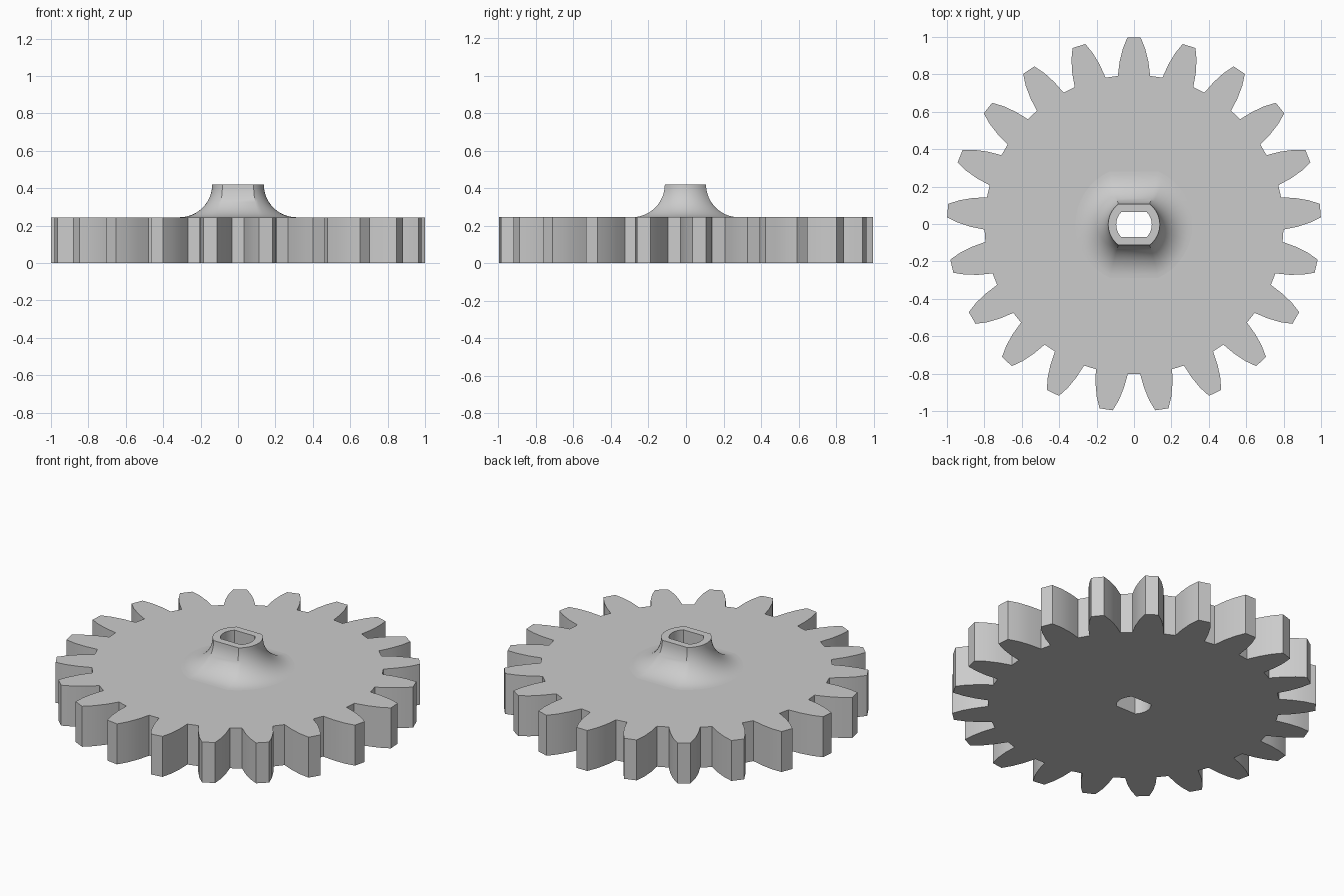
import bpy, bmesh
from math import sin, cos, pi, sqrt, atan2, radians
from mathutils import Matrix, Vector

TEETH = 21
PLATE_TOP, HUB_TOP = 0.245, 0.42
FILLET = HUB_TOP - PLATE_TOP
HUB_R, HUB_FLAT = 0.138, 0.11
BORE_R, BORE_FLAT = 0.095, 0.067
Y_SHIFT = -0.003

cube = bpy.data.objects.get("Cube")
if cube:
    bpy.data.objects.remove(cube, do_unlink=True)

grey = bpy.data.materials.new("plain grey")
grey.use_nodes = True
colour = (0.6, 0.6, 0.6, 1)
grey.diffuse_color = colour
grey.node_tree.nodes["Principled BSDF"].inputs["Base Color"].default_value = colour


def double_d(radius, flat, steps=16):
    """Circle outline cut by two flats, counter-clockwise."""
    a = atan2(flat, sqrt(radius ** 2 - flat ** 2))
    right = [-a + 2 * a * i / steps for i in range(steps + 1)]
    return [(radius * cos(t), radius * sin(t)) for t in right + [t + pi for t in right]]


def gear_outline():
    """One tooth, repeated around the circle."""
    half = [(0.0864, 0.795), (0.077, 0.87), (0.060, 0.94), (0.036, 0.999)]
    tooth = half + [(-x, y) for x, y in reversed(half)]
    points = []
    for i in range(TEETH):
        turn = Matrix.Rotation(2 * pi * i / TEETH, 2)
        points += [turn @ Vector(p) for p in tooth]
    return points


def add_loop(bm, outline, z):
    return [bm.verts.new((p[0], p[1] + Y_SHIFT, z)) for p in outline]


def wall(bm, lower, upper):
    n = len(lower)
    for i in range(n):
        j = (i + 1) % n
        bm.faces.new((lower[i], lower[j], upper[j], upper[i]))


def fill_between(bm, outer, inner):
    edges = []
    for loop in (outer, inner):
        for i, v in enumerate(loop):
            w = loop[(i + 1) % len(loop)]
            edges.append(bm.edges.get((v, w)) or bm.edges.new((v, w)))
    bmesh.ops.triangle_fill(bm, edges=edges, use_beauty=True)


def finish(bm, name):
    mesh = bpy.data.meshes.new(name)
    bm.to_mesh(mesh)
    bm.free()
    mesh.materials.append(grey)
    obj = bpy.data.objects.new(name, mesh)
    bpy.context.collection.objects.link(obj)
    bpy.ops.object.select_all(action='DESELECT')
    obj.select_set(True)
    bpy.context.view_layer.objects.active = obj
    bpy.ops.object.shade_smooth_by_angle(angle=radians(30))


# Toothed wheel: rim walls, underside around the bore, top around the hub
bm = bmesh.new()
teeth = gear_outline()
bottom, top = add_loop(bm, teeth, 0), add_loop(bm, teeth, PLATE_TOP)
wall(bm, bottom, top)
fill_between(bm, bottom, add_loop(bm, double_d(BORE_R, BORE_FLAT), 0))
fill_between(bm, top, add_loop(bm, double_d(HUB_R + FILLET, HUB_FLAT + FILLET), PLATE_TOP))
for f in bm.faces:
    f.normal_update()
    level = abs(f.normal.z) > 0.9
    wanted = 1 if f.calc_center_median().z > PLATE_TOP / 2 else -1
    if level and f.normal.z * wanted < 0:
        f.normal_flip()
finish(bm, "toothed_wheel")

# Hub: concave fillet up to the collar, then the bore down through the wheel
bm = bmesh.new()
rings = []
STEPS = 14
for i in range(STEPS + 1):
    t = pi / 2 * i / STEPS
    spread = FILLET * (1 - sin(t))
    rings.append(add_loop(bm, double_d(HUB_R + spread, HUB_FLAT + spread),
                          HUB_TOP - FILLET * cos(t)))
for z in (HUB_TOP, 0):
    rings.append(add_loop(bm, double_d(BORE_R, BORE_FLAT), z))
for lower, upper in zip(rings, rings[1:]):
    wall(bm, lower, upper)
finish(bm, "hub")
